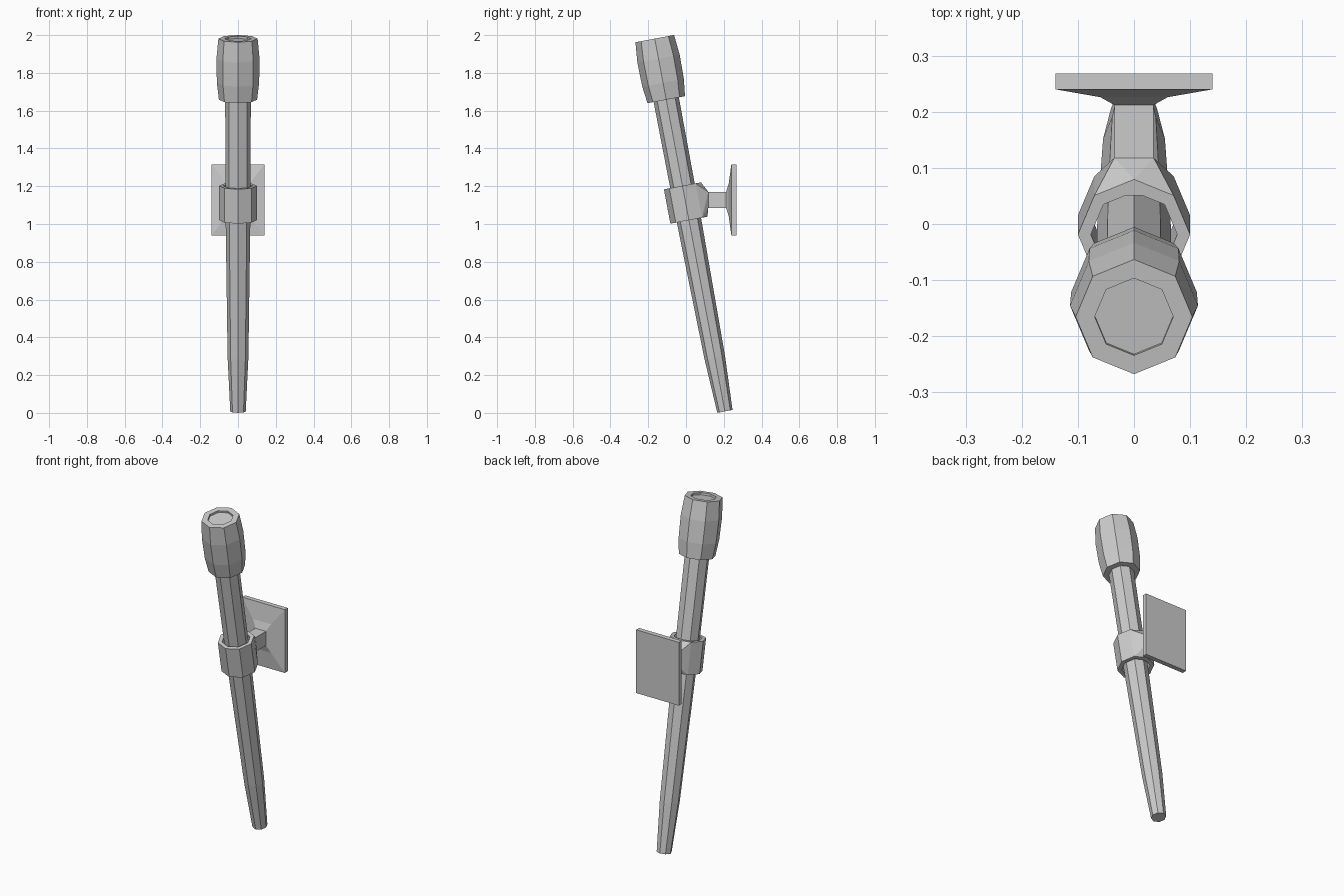
import bpy, bmesh
from math import sin, cos, pi, radians
from mathutils import Matrix, Vector

if "Cube" in bpy.data.objects:
    bpy.data.objects.remove(bpy.data.objects["Cube"])

SIDES = 8
# leaning axis of the torch: local z runs up the shaft from its lower end
TILT = Matrix.Translation((0, 0.206, 0.008)) @ Matrix.Rotation(radians(10.66), 4, 'X')


def add_object(name, bm):
    bmesh.ops.recalc_face_normals(bm, faces=bm.faces)
    mesh = bpy.data.meshes.new(name)
    bm.to_mesh(mesh)
    bm.free()
    obj = bpy.data.objects.new(name, mesh)
    bpy.context.collection.objects.link(obj)
    return obj


def loft(name, rings, closed=False):
    """Skin a list of point rings; cap both ends or join the last to the first."""
    bm = bmesh.new()
    loops = [[bm.verts.new(p) for p in ring] for ring in rings]
    pairs = list(zip(loops, loops[1:]))
    if closed:
        pairs.append((loops[-1], loops[0]))
    else:
        bm.faces.new(loops[0])
        bm.faces.new(loops[-1])
    for a, b in pairs:
        n = len(a)
        for i in range(n):
            j = (i + 1) % n
            bm.faces.new((a[i], a[j], b[j], b[i]))
    return add_object(name, bm)


def octagon(s, r):
    return [TILT @ Vector((r * cos(2 * pi * i / SIDES), r * sin(2 * pi * i / SIDES), s))
            for i in range(SIDES)]


def rect(y, hx, hz, z=1.128):
    return [(-hx, y, z - hz), (hx, y, z - hz), (hx, y, z + hz), (-hx, y, z + hz)]


def turned(name, profile, closed=False):
    return loft(name, [octagon(s, r) for s, r in profile], closed)


# tapered handle
turned("shaft", [(0, 0.041), (0.29, 0.055), (1.0, 0.065), (1.70, 0.068)])

# thick head with a shallow recess in its top
turned("head", [(1.679, 0.101), (1.77, 0.112), (1.90, 0.114), (2.008, 0.104),
                (2.008, 0.070), (1.996, 0.070)])

# open collar around the shaft
turned("holder_ring", [(1.03, 0.100), (1.215, 0.100), (1.215, 0.077), (1.03, 0.077)], closed=True)

# tapered block joining the collar's back to the arm
bm = bmesh.new()
block = [p for s in (1.03, 1.215) for p in octagon(s, 0.100)[1:4]] + rect(0.118, 0.035, 0.042)
for p in block:
    bm.verts.new(p)
bmesh.ops.convex_hull(bm, input=bm.verts)
bmesh.ops.dissolve_limit(bm, angle_limit=radians(1), verts=bm.verts, edges=bm.edges)
add_object("holder_block", bm)

# arm flaring out into the wall plate
loft("arm_and_wall_plate", [rect(0.110, 0.035, 0.042), rect(0.212, 0.035, 0.042),
                            rect(0.226, 0.060, 0.085), rect(0.240, 0.140, 0.188),
                            rect(0.268, 0.140, 0.188)])
